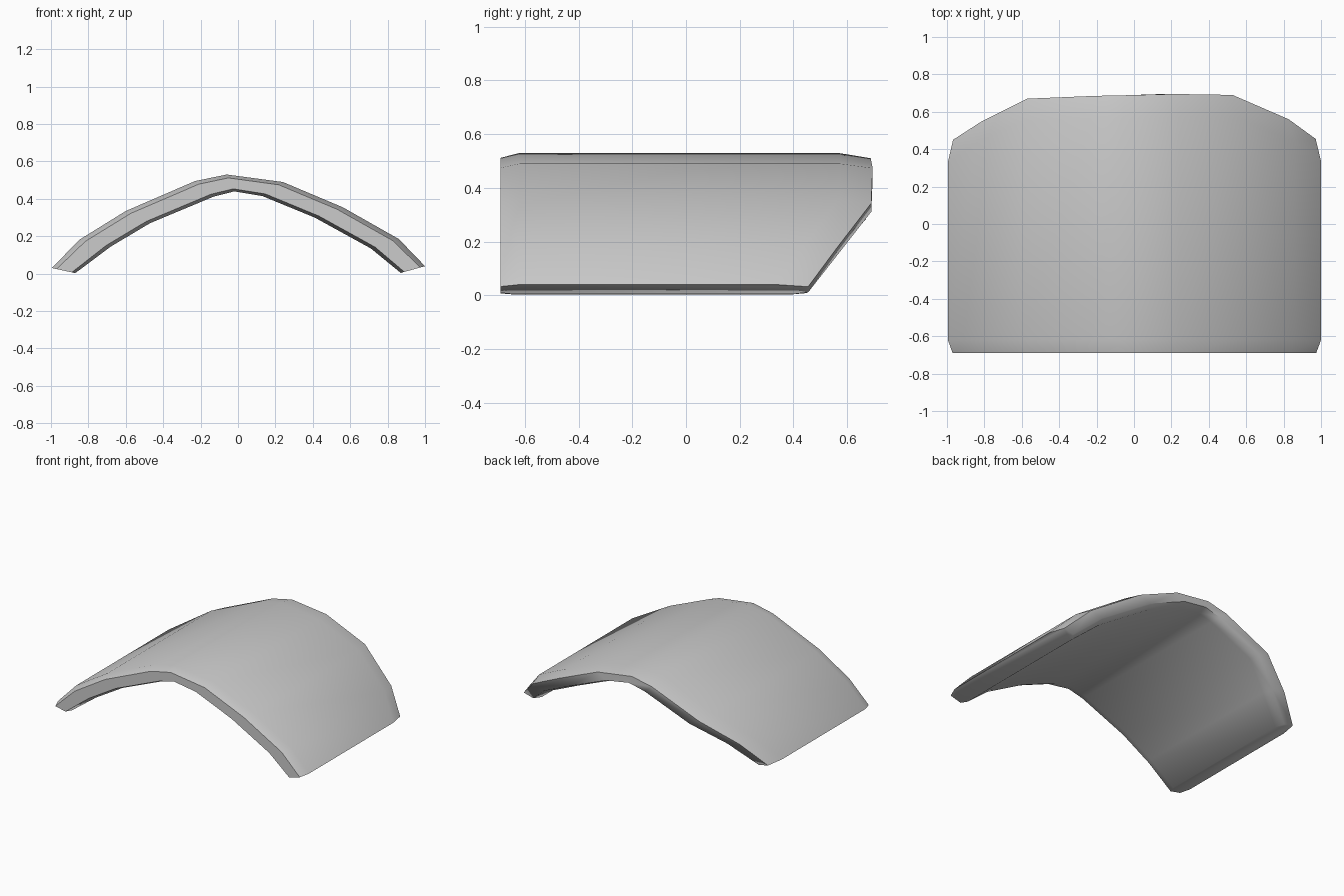
import bpy, bmesh
from mathutils import Vector

if "Cube" in bpy.data.objects:
    bpy.data.objects.remove(bpy.data.objects["Cube"])

# Arch stations, left to right: outer x, z, inner x, z, back edge y
STATIONS = [
    (-0.995, 0.03, -0.87, 0.003, 0.45),
    (-0.85, 0.18, -0.68, 0.145, 0.55),
    (-0.60, 0.335, -0.47, 0.27, 0.67),
    (-0.23, 0.495, -0.13, 0.412, 0.685),
    (-0.06, 0.53, -0.02, 0.44, 0.688),
    (0.24, 0.49, 0.13, 0.415, 0.695),
    (0.56, 0.355, 0.41, 0.30, 0.69),
    (0.86, 0.185, 0.71, 0.135, 0.56),
    (1.0, 0.04, 0.87, 0.004, 0.455),
]
FRONT = -0.69


def section(ox, oz, ix, iz, back):
    """Closed loop around the shell thickness with softened front and back rims."""
    outer, inner = Vector((ox, 0, oz)), Vector((ix, 0, iz))
    rows = [
        (0.2, FRONT), (0.0, FRONT + 0.07),
        (0.0, back - 0.12), (0.22, back),
        (0.8, back), (1.0, back - 0.06),
        (1.0, FRONT + 0.05), (0.85, FRONT),
    ]
    return [outer.lerp(inner, t) + Vector((0, y, 0)) for t, y in rows]


# Curved shell panel
bm = bmesh.new()
rings = [[bm.verts.new(p) for p in section(*s)] for s in STATIONS]
for a, b in zip(rings, rings[1:]):
    for i in range(len(a)):
        j = (i + 1) % len(a)
        bm.faces.new((a[i], a[j], b[j], b[i]))

# Closed lower edges
bm.faces.new(rings[0])
bm.faces.new(rings[-1])
bmesh.ops.recalc_face_normals(bm, faces=bm.faces)

mesh = bpy.data.meshes.new("curved_panel")
bm.to_mesh(mesh)
bm.free()
panel = bpy.data.objects.new("curved_panel", mesh)
bpy.context.collection.objects.link(panel)
bpy.context.view_layer.objects.active = panel
panel.select_set(True)
bpy.ops.object.shade_smooth_by_angle(angle=1.2)
